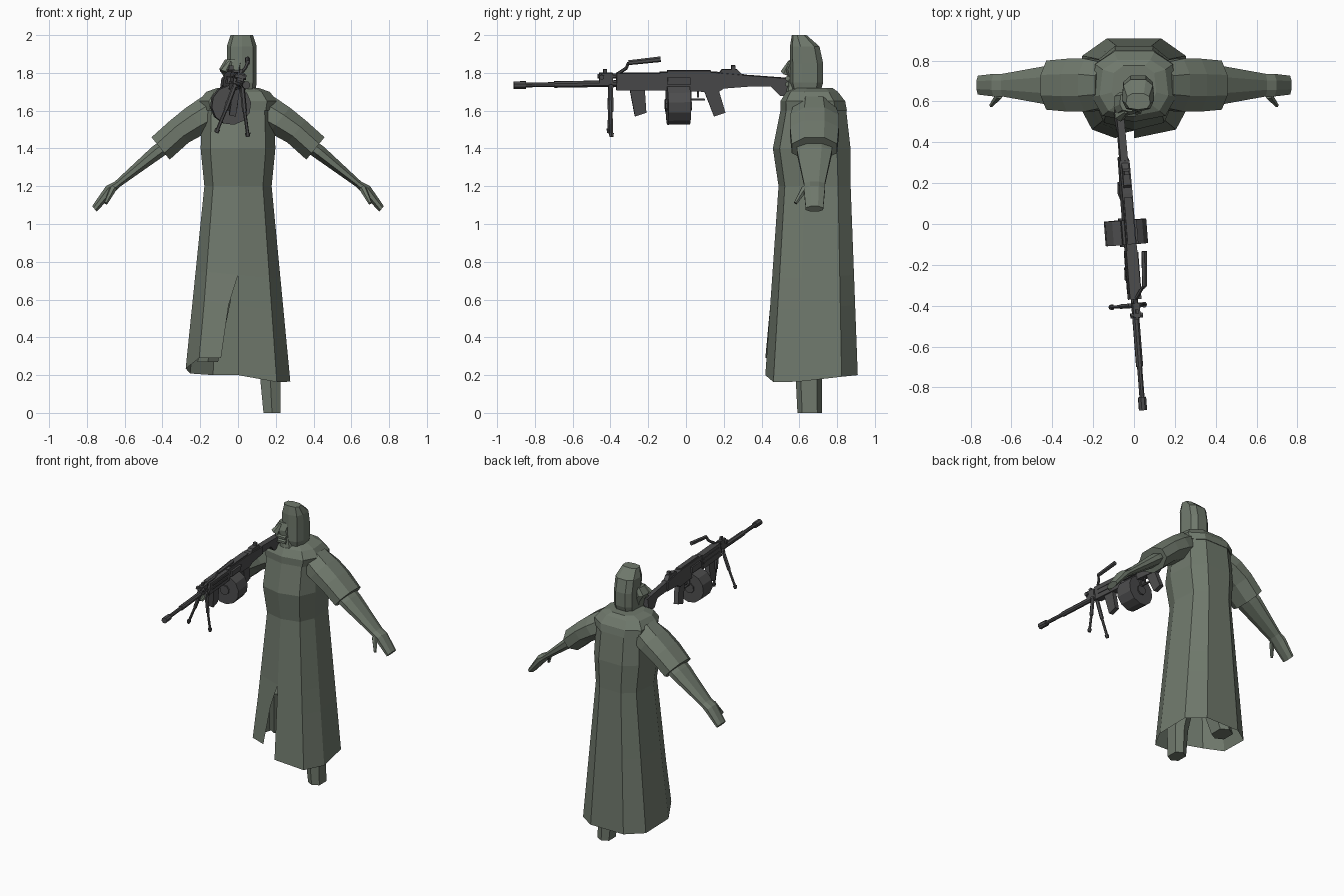
import bpy, bmesh
from math import cos, sin, pi, copysign
from mathutils import Vector, Matrix

if "Cube" in bpy.data.objects:
    bpy.data.objects.remove(bpy.data.objects["Cube"], do_unlink=True)


def material(name, red, green, blue):
    mat = bpy.data.materials.new(name)
    mat.use_nodes = True
    colour = (red, green, blue, 1)
    mat.diffuse_color = colour
    mat.node_tree.nodes["Principled BSDF"].inputs["Base Color"].default_value = colour
    return mat


CLOTH = material("grey_green_cloth", .16, .19, .15)
METAL = material("gun_grey", .075, .075, .077)

# Gun parts are built around the bore, then turned and rolled into place
GUN_PLACE = (Matrix.Translation((-.027, 0, 1.75))
             @ Matrix.Rotation(.08, 4, 'Z') @ Matrix.Rotation(.13, 4, 'Y'))


def loft(name, rings, mat=CLOTH, closed=True, caps=True, mirror=False):
    """Skin a row of matching rings, low to high or root to tip."""
    bm = bmesh.new()
    rows = [[bm.verts.new(point) for point in ring] for ring in rings]
    for lower, upper in zip(rows, rows[1:]):
        quads = list(zip(lower, lower[1:], upper[1:], upper))
        if closed:
            quads.append((lower[-1], lower[0], upper[0], upper[-1]))
        for quad in quads:
            bm.faces.new(quad)
    if caps:
        bm.faces.new(rows[0])
        bm.faces.new(rows[-1])
    bmesh.ops.remove_doubles(bm, verts=bm.verts, dist=.0005)
    bmesh.ops.recalc_face_normals(bm, faces=bm.faces)
    if mat is METAL:
        bm.transform(GUN_PLACE)
    mesh = bpy.data.meshes.new(name)
    bm.to_mesh(mesh)
    bm.free()
    mesh.materials.append(mat)
    part = bpy.data.objects.new(name, mesh)
    bpy.context.collection.objects.link(part)
    if mirror:
        part.modifiers.new("other_side", 'MIRROR')


def soft_box(angle, power=.7):
    """Point on a rounded box outline of half size one."""
    return [copysign(abs(value) ** power, value) for value in (cos(angle), sin(angle))]


def plan_ring(z, width, front, back, centre=0, sides=9):
    """Horizontal faceted ring whose first corner points to the front."""
    middle, depth = (front + back) / 2, (back - front) / 2
    corners = [soft_box(2 * pi * i / sides - pi / 2) for i in range(sides)]
    return [Vector((centre + u * width, middle + v * depth, z)) for u, v in corners]


def rod(name, start, end, radius, tip=None, sides=6, mat=METAL, mirror=False):
    start, end = Vector(start), Vector(end)
    turn = (end - start).to_track_quat('Z', 'Y')
    angles = [2 * pi * (i + .5) / sides for i in range(sides)]
    rings = [[centre + turn @ Vector((size * cos(a), size * sin(a), 0)) for a in angles]
             for centre, size in ((start, radius), (end, tip or radius))]
    loft(name, rings, mat, mirror=mirror)


def slab(name, width, profile):
    """Gun part from a side profile in y and height above the bore."""
    loft(name, [[(x, y, z) for y, z in profile] for x in (-width / 2, width / 2)], METAL)


def block(name, width, rear, front, low, high):
    slab(name, width, [(rear, low), (front, low), (front, high), (rear, high)])


def tube(name, rear, front, radius, lift=0, sides=8):
    """Gun part along the gently drooping bore."""
    rod(name, (0, rear, lift + rear / 60), (0, front, lift + front / 60), radius, sides=sides)


# Robe: chest rings, then a straight flare to the hem with an open front slit
robe = [plan_ring(1.65, .19, .51, .85), plan_ring(1.4, .2, .46, .88)]
waist, hem = plan_ring(1.2, .18, .49, .88), plan_ring(.2, .28, .42, .92)
for corner in hem:
    corner.z += .4 * corner.x * (corner.y - hem[4].y)
for drop in (0, .47, .63, 1):
    robe.append([top.lerp(bottom, drop) for top, bottom in zip(waist, hem)])
for ring in robe:
    ring.append(ring[0].copy())
for ring, gap in zip(robe[-2:], (.05, .09)):
    ring[-1] += Vector((-gap, 0, 0))
for corner in robe[-1][-2:]:
    corner.z = .29
loft("robe", robe, closed=False, caps=False)

# Collar over the shoulders
loft("collar", [plan_ring(1.6, .2, .5, .86), plan_ring(1.65, .21, .5, .85),
                plan_ring(1.7, .17, .53, .81), plan_ring(1.72, .11, .57, .78)])


def limb(name, *rings):
    """Left arm part and its mirror; each ring is x, z, thickness, depth."""
    angles = [pi * (i + .5) / 4 for i in range(8)]
    loft(name, [[(x + .65 * thick * cos(a), .68 + deep * sin(a), z + .8 * thick * cos(a))
                 for a in angles] for x, z, thick, deep in rings], mirror=True)


# Arms
WRIST = (.64, 1.21, .02, .06)
limb("sleeve", (.13, 1.6, .1, .12), (.22, 1.55, .09, .14), (.31, 1.49, .08, .14),
     (.41, 1.4, .08, .13))
limb("forearm", (.36, 1.43, .04, .1), (.43, 1.38, .04, .1), WRIST)
limb("hand", WRIST, (.68, 1.18, .03, .06), (.76, 1.08, .02, .05))
rod("thumb", (.66, .63, 1.19), (.7, .58, 1.11), .02, .01, mat=CLOTH, mirror=True)

# Hooded head, with the face turned towards the stock
loft("hood", [plan_ring(z, width, front, back, .02) for z, width, front, back in (
    (1.68, .07, .57, .71), (1.75, .08, .55, .73), (1.85, .08, .55, .73),
    (1.94, .08, .55, .71), (2, .06, .56, .64))])
loft("face", [plan_ring(1.69, .05, .53, .65), plan_ring(1.77, .05, .54, .65, -.02),
              plan_ring(1.82, .06, .53, .65, -.04), plan_ring(1.87, .05, .55, .65, -.02)])
rod("nose", (-.04, .55, 1.86), (-.07, .53, 1.8), .01, .03, mat=CLOTH)
for lip, z in (("upper_lip", 1.77), ("lower_lip", 1.74)):
    rod(lip, (-.07, .54, z), (.01, .54, z), .015, mat=CLOTH)

# Legs: one planted, one lifted under the robe
loft("planted_leg", [plan_ring(.6, .07, .58, .75, .1, 6), plan_ring(.2, .06, .58, .72, .17, 6),
                     plan_ring(0, .05, .59, .72, .18, 6)])
loft("lifted_leg", [plan_ring(.6, .07, .56, .73, -.1, 6),
                    plan_ring(.27, .06, .64, .79, -.16, 6)])

# Gun body
slab("receiver", .05, [(-.14, -.04), (.17, -.05), (.2, -.03), (.33, -.02), (.31, .04),
                       (.15, .055), (-.14, .055)])
slab("stock", .036, [(.3, -.02), (.45, -.02), (.5, -.07), (.57, -.07), (.57, .02), (.3, .04)])
block("handguard", .056, -.37, -.13, -.04, .05)
for height in (-.01, .02):
    block("handguard_rib", .066, -.34, -.14, height, height + .01)
block("top_cover", .04, -.1, .13, .05, .064)
block("feed_tray", .075, -.1, .02, -.01, .03)

# Raked grips, trigger and sights
for name, top, bottom in (("pistol_grip", .13, .18), ("foregrip", -.26, -.24)):
    slab(name, .035, [(top - .04, -.03), (top + .04, -.03),
                      (bottom + .03, -.16), (bottom - .03, -.18)])
block("trigger_guard", .016, .02, .1, -.095, -.087)
block("trigger_guard_front", .016, .02, .03, -.09, -.04)
block("trigger", .01, .06, .07, -.08, -.04)
slab("rear_sight_base", .034, [(.17, .04), (.3, .04), (.27, .07), (.19, .07)])
block("rear_sight", .024, .24, .26, .06, .09)

# Drum magazine
tube("drum", -.1, .02, .105, -.12, sides=12)
tube("drum_hub", -.11, .03, .035, -.12)
block("drum_neck", .05, -.08, 0, -.07, -.01)

# Barrel assembly
tube("barrel", -.3, -.87, .013)
tube("barrel_sleeve", -.35, -.7, .018)
tube("muzzle_brake", -.85, -.915, .021)
tube("gas_tube", -.35, -.47, .013, .04)
block("gas_block", .034, -.46, -.39, -.01, .05)
block("front_sight", .014, -.44, -.42, .04, .07)
rod("gas_regulator", (-.03, -.45, .03), (.03, -.45, .03), .014)

# Carrying handle folded to one side
bend, grip = (.03, -.32, .08), (.04, -.31, .11)
rod("handle_arm", (0, -.37, .04), bend, .009)
rod("handle_elbow", bend, grip, .009)
rod("carry_handle", grip, (.05, -.14, .13), .013, .015)

# Bipod
rod("bipod_pivot", (-.03, -.4, -.02), (.03, -.4, -.02), .014)
for side, sign in (("right", -1), ("left", 1)):
    hip, knee, ankle, toe = [Vector((sign * x, -.4, z)) for x, z in (
        (.02, -.02), (.05, -.15), (.08, -.26), (.085, -.28))]
    rod("bipod_upper_" + side, hip, knee, .013)
    rod("bipod_lower_" + side, knee, ankle, .009)
    rod("bipod_foot_" + side, ankle, toe, .015, .011)
